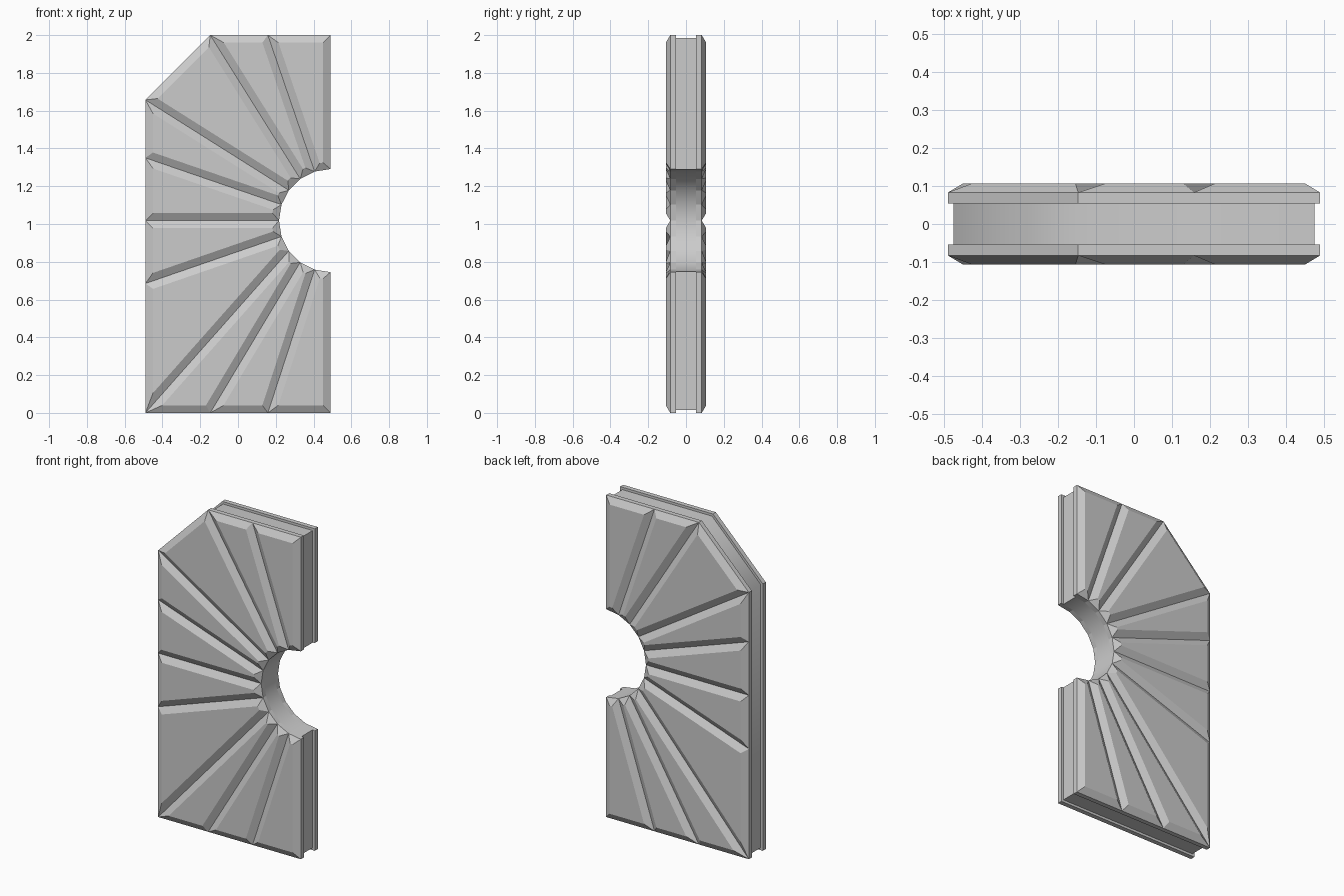
import bpy, bmesh, math

if "Cube" in bpy.data.objects:
    bpy.data.objects.remove(bpy.data.objects["Cube"])

CX, CZ, R, STEPS = 0.49, 1.018, 0.273, 10
Y_TOP, Y_BASE, Y_CORE = 0.107, 0.083, 0.054   # panel face, seam depth, groove edge

# Outer ends of the seams, counter-clockwise from the top right corner
outer = [(0.49, 2), (0.158, 2), (-0.147, 2), (-0.49, 1.657), (-0.49, 1.35), (-0.49, 1.018),
         (-0.49, 0.685), (-0.49, 0), (-0.147, 0), (0.158, 0), (0.49, 0)]
# Inner ends on the half-round opening
inner = [(CX - R * math.sin(math.pi * i / STEPS), CZ + R * math.cos(math.pi * i / STEPS))
         for i in range(STEPS + 1)]


def make_object(name, bm):
    mesh = bpy.data.meshes.new(name)
    bm.to_mesh(mesh)
    bm.free()
    obj = bpy.data.objects.new(name, mesh)
    bpy.context.collection.objects.link(obj)
    return obj


# Radiating bevelled panels on the front, mirrored to the back
bm = bmesh.new()
vo = [bm.verts.new((x, -Y_BASE, z)) for x, z in outer]
vi = [bm.verts.new((x, -Y_BASE, z)) for x, z in inner]
panels = [bm.faces.new((vo[i], vo[i + 1], vi[i + 1], vi[i])) for i in range(STEPS)]
rim = [e for e in bm.edges if e.is_boundary]
# Plate edge below the bevel, and its inner side
ext = bmesh.ops.extrude_edge_only(bm, edges=rim)["geom"]
for v in ext:
    if isinstance(v, bmesh.types.BMVert):
        v.co.y = -Y_CORE
bmesh.ops.contextual_create(bm, geom=[e for e in bm.edges if e.is_boundary])
bmesh.ops.recalc_face_normals(bm, faces=bm.faces)
bm.normal_update()
# Raised, bevelled field of each panel
panels = [f for f in bm.faces if f.normal.y < -0.9]
for f in panels:
    bmesh.ops.inset_region(bm, faces=[f], thickness=0.04, depth=0, use_even_offset=True)
    for v in f.verts:
        v.co.y = -Y_TOP
bmesh.ops.recalc_face_normals(bm, faces=bm.faces)
plates = make_object("radial_panels", bm)
mirror = plates.modifiers.new("Mirror", "MIRROR")
mirror.use_axis = (False, True, False)
mirror.use_mirror_merge = False

# Recessed core, set back along the outer edges and flush with the opening
g = 0.015
end_z = R - 0.0024
outline = [(0.49 - g, 2 - g), (-0.141, 2 - g), (-0.49 + g, 1.651), (-0.49 + g, g), (0.49 - g, g),
           (0.49 - g, CZ - end_z)] + inner[-2:0:-1] + [(0.49 - g, CZ + end_z)]
bm = bmesh.new()
face = bm.faces.new([bm.verts.new((x, -Y_CORE, z)) for x, z in outline])
ext = bmesh.ops.extrude_face_region(bm, geom=[face], use_keep_orig=True)["geom"]
for v in ext:
    if isinstance(v, bmesh.types.BMVert):
        v.co.y = Y_CORE
bmesh.ops.recalc_face_normals(bm, faces=bm.faces)
core = make_object("recessed_core", bm)
bpy.context.view_layer.objects.active = core
core.select_set(True)
bpy.ops.object.shade_smooth_by_angle(angle=math.radians(50))
